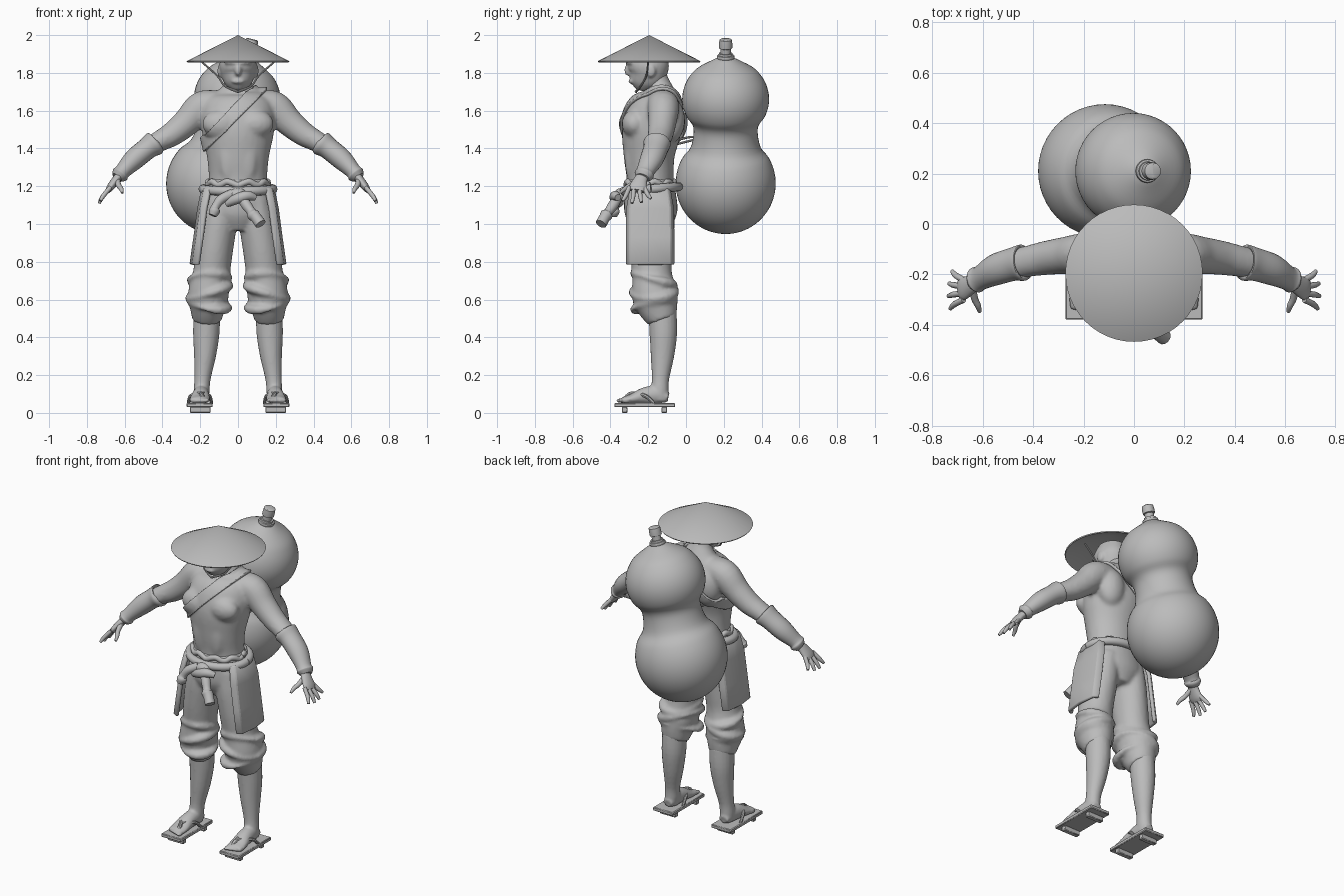
import bpy, bmesh, math
from mathutils import Vector

if "Cube" in bpy.data.objects:
    bpy.data.objects.remove(bpy.data.objects["Cube"])

GREY = (0.5, 0.5, 0.5, 1)
mat = bpy.data.materials.new("plain grey")
mat.use_nodes = True
mat.diffuse_color = GREY
mat.node_tree.nodes["Principled BSDF"].inputs["Base Color"].default_value = GREY


def finish(name, bm, angle=40):
    """Turn a bmesh into a smooth shaded object."""
    bmesh.ops.recalc_face_normals(bm, faces=bm.faces)
    mesh = bpy.data.meshes.new(name)
    bm.to_mesh(mesh)
    bm.free()
    return link(name, mesh, angle)


def link(name, mesh, angle=40):
    obj = bpy.data.objects.new(name, mesh)
    bpy.context.collection.objects.link(obj)
    mesh.materials.clear()
    mesh.materials.append(mat)
    bpy.ops.object.select_all(action='DESELECT')
    obj.select_set(True)
    bpy.context.view_layer.objects.active = obj
    bpy.ops.object.shade_smooth_by_angle(angle=math.radians(angle))
    return obj


def spline(pts, steps):
    """Catmull-Rom through points of any dimension."""
    pts = [Vector(p) for p in pts]
    ext = [pts[0]] + pts + [pts[-1]]
    out = []
    for a, b, c, d in zip(ext, ext[1:], ext[2:], ext[3:]):
        for i in range(steps):
            t = i / steps
            out.append(b + (c - a) * (t / 2) + (a * 2 - b * 5 + c * 4 - d) * (t * t / 2)
                       + (b * 3 - a - c * 3 + d) * (t ** 3 / 2))
    return out + [pts[-1]]


def tube(bm, pts, side=1, ref=(0, 1, 0), n=20, steps=4):
    """Loft of ellipses: each point is x, y, z and one or two radii."""
    path = spline([p if len(p) == 5 else (*p, p[3]) for p in pts], steps)
    rings = []
    for i, p in enumerate(path):
        t = (path[min(i + 1, len(path) - 1)] - path[max(i - 1, 0)]).to_3d().normalized()
        u = Vector(ref).cross(t).normalized()
        v = t.cross(u)
        ring = []
        for k in range(n):
            a = math.tau * k / n
            co = p.to_3d() + u * math.cos(a) * p[3] + v * math.sin(a) * p[4]
            ring.append(bm.verts.new((co.x * side, co.y, co.z)))
        rings.append(ring)
    for lo, hi in zip(rings, rings[1:]):
        for k in range(n):
            bm.faces.new((lo[k], lo[k - 1], hi[k - 1], hi[k]))
    bm.faces.new(rings[0])
    bm.faces.new(rings[-1])


def blob(bm, centre, size):
    verts = bmesh.ops.create_uvsphere(bm, u_segments=20, v_segments=12, radius=1)["verts"]
    bmesh.ops.scale(bm, vec=size, verts=verts)
    bmesh.ops.translate(bm, vec=centre, verts=verts)


def box(bm, centre, size):
    verts = bmesh.ops.create_cube(bm, size=1)["verts"]
    bmesh.ops.scale(bm, vec=size, verts=verts)
    bmesh.ops.translate(bm, vec=centre, verts=verts)


def single(name, pts, **options):
    bm = bmesh.new()
    tube(bm, pts, **options)
    return finish(name, bm)


def fuse(name, bm, voxel, rounds):
    """Melt overlapping forms into one sculpted skin."""
    bmesh.ops.recalc_face_normals(bm, faces=bm.faces)
    rough = finish(name + "_rough", bm)
    remesh = rough.modifiers.new("melt", 'REMESH')
    remesh.mode, remesh.voxel_size = 'VOXEL', voxel
    soft = rough.modifiers.new("soften", 'SMOOTH')
    soft.factor, soft.iterations = 0.5, rounds
    deps = bpy.context.evaluated_depsgraph_get()
    mesh = bpy.data.meshes.new_from_object(rough.evaluated_get(deps))
    bpy.data.objects.remove(rough)
    return link(name, mesh, 80)


# Bare upper body with neck, arms and muscles
bm = bmesh.new()
tube(bm, [(0, -.19, 1.12, .165, .12), (0, -.19, 1.25, .155, .125), (0, -.195, 1.36, .165, .135),
          (0, -.185, 1.48, .19, .155), (0, -.165, 1.58, .195, .15), (0, -.14, 1.66, .17, .11),
          (0, -.14, 1.71, .10, .075), (0, -.155, 1.76, .066, .062), (0, -.18, 1.86, .06, .06)], n=32)
for s in (1, -1):
    tube(bm, [(.10, -.13, 1.65, .06, .08), (.19, -.12, 1.62, .085, .085), (.27, -.125, 1.54, .075, .075),
              (.35, -.135, 1.475, .065, .068), (.43, -.15, 1.43, .055, .062),
              (.53, -.175, 1.36, .052, .062), (.62, -.22, 1.265, .035, .042)], side=s)
    blob(bm, (s * .09, -.275, 1.53), (.10, .065, .075))
    blob(bm, (s * .105, -.08, 1.55), (.085, .075, .12))
    blob(bm, (s * .05, -.285, 1.36), (.055, .04, .15))
body = fuse("upper_body", bm, .012, 5)

# Diagonal chest strap, sliced from the body skin
bm = bmesh.new()
bm.from_mesh(body.data)
across = Vector((-1, 0, 1)).normalized()
for shift, flip in ((.032, 1), (-.032, -1)):
    bmesh.ops.bisect_plane(bm, geom=bm.verts[:] + bm.edges[:] + bm.faces[:],
                           plane_co=Vector((0, 0, 1.6)) + across * shift,
                           plane_no=across * flip, clear_outer=True)
strap = finish("chest_strap", bm, 50)
thick = strap.modifiers.new("thickness", 'SOLIDIFY')
thick.thickness, thick.offset = .016, 1

# Head
bm = bmesh.new()
tube(bm, [(0, -.235, 1.705, .03, .03), (0, -.225, 1.74, .066, .075), (0, -.205, 1.79, .09, .10),
          (0, -.2, 1.85, .098, .11), (0, -.195, 1.92, .07, .08)], n=28)
blob(bm, (0, -.305, 1.815), (.018, .022, .032))
blob(bm, (0, -.285, 1.755), (.035, .02, .014))
blob(bm, (0, -.285, 1.855), (.075, .035, .015))
for s in (1, -1):
    blob(bm, (s * .095, -.185, 1.81), (.014, .025, .035))
fuse("head", bm, .008, 3)

# Conical straw hat, hollow below, and its chin cords
bm = bmesh.new()
for radius, low, high in ((.272, 1.862, 2.0), (.268, 1.856, 1.988)):
    tip = bm.verts.new((0, -.195, high))
    rim = [bm.verts.new((radius * math.cos(a), -.195 + radius * math.sin(a), low))
           for a in (math.tau * k / 48 for k in range(48))]
    for k in range(48):
        bm.faces.new((rim[k - 1], rim[k], tip))
edges = [e for e in bm.edges if e.is_boundary]
bmesh.ops.bridge_loops(bm, edges=edges)
finish("straw_hat", bm)
bm = bmesh.new()
for s in (1, -1):
    tube(bm, [(.2, -.2, 1.865, .005), (.11, -.21, 1.785, .005), (.07, -.24, 1.73, .005),
              (0, -.265, 1.70, .007)], side=s, n=8)
finish("chin_cords", bm)

# Gourd bottle, tilted to its left, with stopper
foot, axis = Vector((-.115, .21, 1.215)), Vector((.25, 0, 1)).normalized()


def on_axis(profile):
    return [(*(foot + axis * t), r) for t, r in profile]


def arc(mid, radius, height, start, end):
    return [(mid + height * math.sin(math.radians(a)), radius * math.cos(math.radians(a)))
            for a in range(start, end, 15)]


outline = arc(0, .265, .268, -90, 50) + [(.27, .17)] + arc(.46, .23, .215, -40, 65)
single("gourd", on_axis(outline + [(.672, .065), (.685, .042), (.71, .036)]), n=48)
single("gourd_collar", on_axis([(.68, .03), (.682, .045), (.698, .045), (.70, .03)]), n=24)
single("gourd_stopper", on_axis([(.69, .028), (.735, .027), (.738, .035), (.783, .033), (.786, .02)]),
       n=24, steps=2)
bm = bmesh.new()
for rise in (0, .02):
    tube(bm, [(-.08, -.06, 1.42 + rise, .006), (-.05, .02, 1.44 + rise, .006), (-.04, .1, 1.46, .006)],
         ref=(1, 0, 0), n=8)
finish("gourd_cords", bm)

# Forearm wraps
bm = bmesh.new()
for s in (1, -1):
    tube(bm, [(.435, -.152, 1.432, .045, .05), (.44, -.153, 1.428, .066, .072), (.48, -.16, 1.40, .058, .066),
              (.55, -.182, 1.342, .056, .062), (.61, -.215, 1.28, .042, .048),
              (.625, -.222, 1.262, .046, .052), (.64, -.23, 1.245, .03, .036)], side=s, n=24)
finish("forearm_wraps", bm)

# Hands
for s, label in ((1, "left"), (-1, "right")):
    bm = bmesh.new()
    tube(bm, [(.62, -.222, 1.265, .022, .03), (.645, -.24, 1.235, .022, .036),
              (.675, -.255, 1.195, .02, .046), (.69, -.26, 1.175, .014, .04)], side=s)
    for k, length in enumerate((.055, .08, .085, .07)):
        y = -.222 - k * .026
        spread = -.012 * (k - 1.5)
        tube(bm, [(.675, y, 1.195, .012), (.69 + length * .3, y + spread, 1.18 - length * .4, .012),
                  (.695 + length * .48, y + spread * 2, 1.18 - length * .82, .008)], side=s, n=10)
    tube(bm, [(.64, -.25, 1.235, .016), (.632, -.295, 1.205, .014), (.618, -.325, 1.185, .012),
              (.612, -.348, 1.165, .007)], side=s, n=10)
    finish(label + "_hand", bm, 60)

# Baggy trousers gathered below the knee
bm = bmesh.new()
tube(bm, [(0, -.19, 1.24, .16, .125), (0, -.19, 1.17, .175, .135), (0, -.185, 1.06, .185, .14),
          (0, -.18, .97, .10, .10)], n=32)
for s in (1, -1):
    tube(bm, [(.09, -.185, 1.13, .085, .12), (.105, -.185, 1.0, .098, .125), (.125, -.185, .86, .098, .115),
              (.14, -.18, .74, .098, .105), (.158, -.165, .62, .108, .12),
              (.162, -.145, .55, .092, .105), (.165, -.125, .49, .076, .078)], side=s, n=28)
    for z, bulge, slant in ((.71, .104, .03), (.64, .112, -.035), (.575, .105, .03)):
        fold = [(.152 + bulge * math.cos(a), -.17 + bulge * 1.05 * math.sin(a),
                 z + slant * math.cos(a + z * 20), .017 + .01 * math.sin(a * 2))
                for a in (math.tau * k / 12 for k in range(13))]
        tube(bm, fold, side=s, ref=(0, 0, 1), n=10, steps=2)
fuse("trousers", bm, .011, 4)

# Hanging side panels
bm = bmesh.new()
for s in (1, -1):
    tube(bm, [(.185, -.19, 1.19, .016, .10), (.2, -.19, 1.10, .018, .115), (.222, -.19, .93, .02, .12),
              (.238, -.19, .80, .022, .12), (.239, -.19, .785, .018, .115)], side=s, n=4)
bmesh.ops.delete(bm, geom=bm.verts[:], context='VERTS')
for s in (1, -1):
    levels = [(.183, 1.19, .10), (.205, 1.08, .12), (.225, .93, .122), (.246, .785, .122)]
    rows = [[bm.verts.new((s * (x - bend), -.19 + w * y, z)) for y, bend in
             ((-1, .04), (-.85, .012), (0, 0), (.85, .012), (1, .04))] for x, z, w in levels]
    for a, b in zip(rows, rows[1:]):
        for k in range(4):
            bm.faces.new((a[k], a[k + 1], b[k + 1], b[k]))
panels = finish("side_panels", bm, 50)
thick = panels.modifiers.new("thickness", 'SOLIDIFY')
thick.thickness, thick.offset = .022, 0
panels.modifiers.new("edge", 'BEVEL').width = .005

# Rope belt with gathered cloth, knot and tasselled ends
ring = [math.tau * k / 32 for k in range(33)]
single("rope_belt", [(.185 * math.cos(a), -.185 + .145 * math.sin(a), 1.185 + .012 * math.sin(a), .024)
                     for a in ring], ref=(0, 0, 1), n=12, steps=2)
single("gathered_cloth", [(.158 * math.cos(a), -.19 + .125 * math.sin(a), 1.215 + .01 * math.sin(a * 9), .017)
                          for a in ring], ref=(0, 0, 1), n=10, steps=3)
bm = bmesh.new()
blob(bm, (0, -.345, 1.155), (.05, .035, .035))
tube(bm, [(-.03, -.345, 1.16, .026), (-.09, -.365, 1.13, .025), (-.12, -.375, 1.09, .022),
          (-.125, -.38, 1.07, .03), (-.135, -.385, 1.045, .022)], ref=(0, 0, 1), n=14)
tube(bm, [(-.06, -.35, 1.11, .022), (0, -.375, 1.135, .028), (.05, -.375, 1.15, .026),
          (.09, -.36, 1.14, .018)], ref=(0, 0, 1), n=14)
tube(bm, [(.01, -.355, 1.15, .024), (.045, -.385, 1.10, .028), (.07, -.41, 1.065, .024),
          (.08, -.42, 1.05, .034), (.095, -.43, 1.035, .03), (.12, -.45, 1.0, .03)],
     ref=(0, 0, 1), n=14)
finish("belt_knot", bm, 60)

# Calves and feet
for s, label in ((1, "left"), (-1, "right")):
    bm = bmesh.new()
    tube(bm, [(.165, -.125, .54, .07, .075), (.168, -.12, .42, .07, .073), (.175, -.125, .30, .058, .062),
              (.188, -.135, .18, .043, .046), (.193, -.14, .11, .042, .048), (.195, -.14, .06, .036, .046)], side=s)
    tube(bm, [(.195, -.095, .08, .025, .03), (.195, -.15, .095, .048, .042), (.198, -.22, .09, .045, .046),
              (.202, -.29, .073, .026, .054), (.204, -.335, .067, .018, .052)], side=s, ref=(1, 0, 0))
    for k in range(5):
        blob(bm, (s * (.164 + k * .02), -.345 + .007 * k, .065), (.013 - k * .001, .025, .013))
    fuse(label + "_leg", bm, .008, 3)

# Wooden sandals with two teeth and thong straps
for s, label in ((1, "left"), (-1, "right")):
    bm = bmesh.new()
    box(bm, (s * .203, -.218, .041), (.138, .322, .022))
    for y in (-.325, -.115):
        box(bm, (s * .2, y, .016), (.11, .03, .032))
    finish(label + "_sandal", bm, 30).modifiers.new("edge", 'BEVEL').width = .004
    bm = bmesh.new()
    for x in (.14, .262):
        tube(bm, [(x, -.17, .05, .009), (x * .8 + .04, -.215, .09, .01), (.195, -.29, .103, .01),
                  (.185, -.325, .075, .009)], side=s, ref=(0, 0, 1), n=8)
    finish(label + "_sandal_straps", bm)
